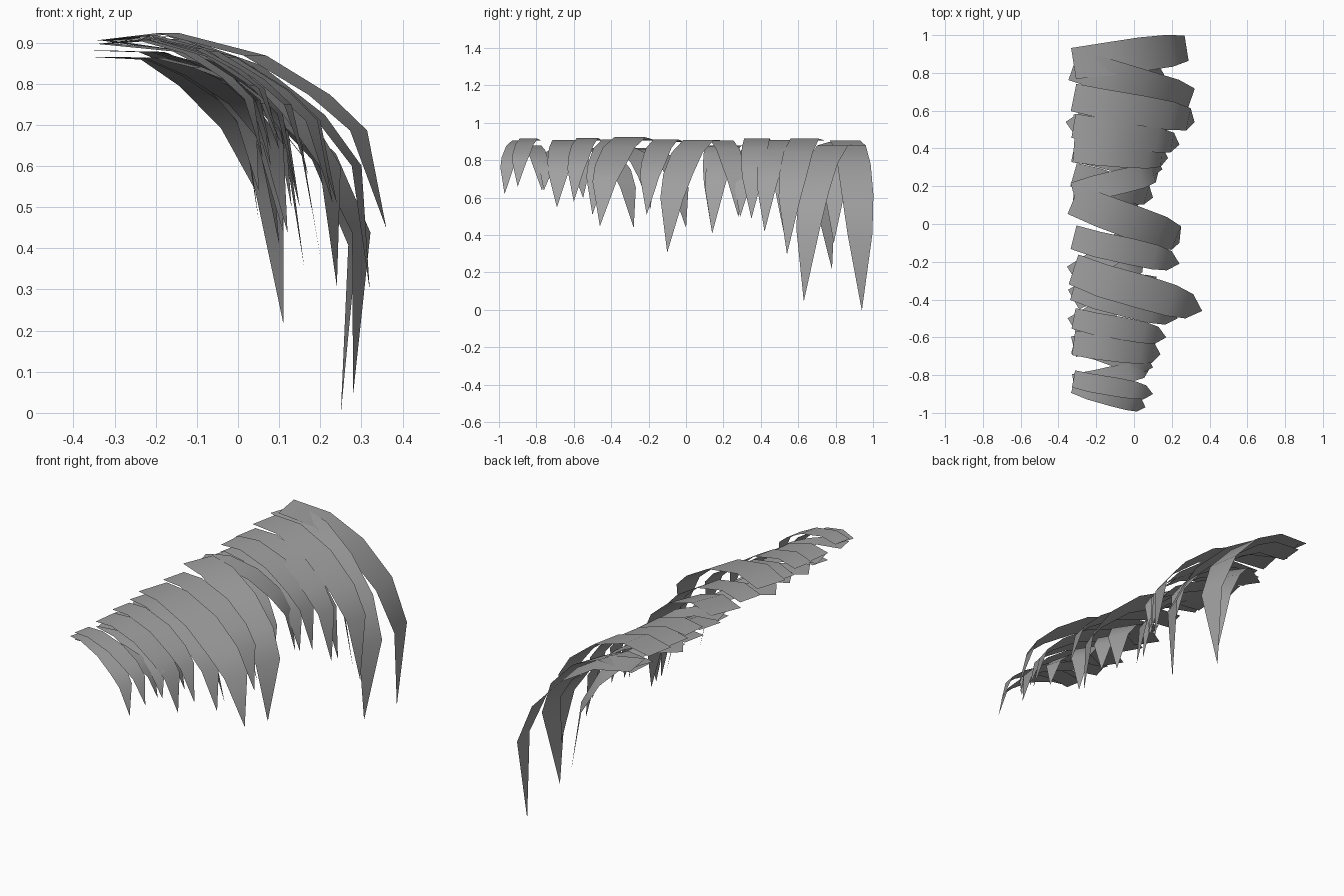
import bpy
import bmesh
from mathutils import Vector

cube = bpy.data.objects.get("Cube")
if cube:
    bpy.data.objects.remove(cube, do_unlink=True)

grey = bpy.data.materials.new("plain grey")
grey.use_nodes = True
colour = (0.35, 0.35, 0.35, 1)
grey.diffuse_color = colour
grey.node_tree.nodes["Principled BSDF"].inputs["Base Color"].default_value = colour

# Blade shape along its length: share of the reach, share of the drop
GENTLE = [(0, 0), (.22, -.04), (.53, .08), (.76, .29), (.9, .48), (1, 1)]
CURLED = [(0, 0), (.33, .03), (.63, .14), (.9, .32), (1.05, .55), (1, 1)]
UNDER = [(0, 0), (.3, .01), (.52, .11), (.75, .27), (.92, .5), (1, 1)]
# Share of the sideways sweep and of the width
SWAY = [0, .27, .54, .75, .89, 1]
WIDTHS = [.92, .98, 1, .95, .75, .01]


def make_blade(name, root, tip, width, under):
    """One flat tapering blade that arches over from its root to its tip."""
    reach = tip - root
    drop = -reach.z
    side = Vector((-reach.y, reach.x, 0)).normalized()
    steep = min(max((drop / reach.x - .66) / .85, 0), 1)
    bm = bmesh.new()
    last = None
    for gentle, curled, low, sway, share in zip(GENTLE, CURLED, UNDER, SWAY, WIDTHS):
        along, down = low if under else Vector(gentle).lerp(Vector(curled), steep)
        centre = root + Vector((reach.x * along, reach.y * sway, -drop * down))
        half = side * width * share / 2
        row = [bm.verts.new(centre + half), bm.verts.new(centre - half)]
        if last:
            bm.faces.new((last[0], last[1], row[1], row[0]))
        last = row
    mesh = bpy.data.meshes.new(name)
    bm.to_mesh(mesh)
    bm.free()
    mesh.materials.append(grey)
    for face in mesh.polygons:
        face.use_smooth = True
    blade = bpy.data.objects.new(name, mesh)
    bpy.context.collection.objects.link(blade)


# Root y, tip x, tip y, tip z, width
outer_blades = [
    (.85, .25, .94, 0, .18),
    (.84, .28, .63, .05, .18),
    (.67, .32, .54, .3, .16),
    (.52, .24, .42, .42, .14),
    (.39, .18, .35, .49, .14),
    (.16, .13, .28, .5, .13),
    (.13, .24, -.1, .31, .18),
    (-.07, .24, -.21, .51, .14),
    (-.24, .36, -.46, .45, .18),
    (-.34, .23, -.5, .51, .14),
    (-.5, .17, -.6, .58, .12),
    (-.63, .14, -.69, .55, .14),
    (-.82, .1, -.9, .66, .1),
    (-.85, .06, -.97, .62, .1),
]
under_blades = [
    (.48, .11, .78, .22, .16),
    (.83, .16, .79, .36, .14),
    (.52, .2, .53, .38, .13),
    (.26, .1, .14, .41, .14),
    (.39, .15, .29, .5, .13),
    (.16, .05, .13, .47, .1),
    (-.28, .11, 0, .44, .14),
    (-.4, .05, -.19, .54, .13),
    (-.55, .12, -.28, .44, .13),
    (-.65, .08, -.55, .6, .12),
    (-.64, .1, -.76, .64, .1),
    (-.84, .08, -.77, .64, .1),
]

# Upper layer, with the roots lined up along the back
for i, (root_y, x, y, z, width) in enumerate(outer_blades):
    root = Vector((-.32, root_y, .905 - .008 * (i % 2)))
    make_blade(f"outer_blade_{i + 1}", root, Vector((x, y, z)), width, False)

# Lower layer, tucked beneath and hanging more steeply
for i, (root_y, x, y, z, width) in enumerate(under_blades):
    root = Vector((-.32, root_y, .865 + .015 * (i % 2)))
    make_blade(f"under_blade_{i + 1}", root, Vector((x, y, z)), width, True)
